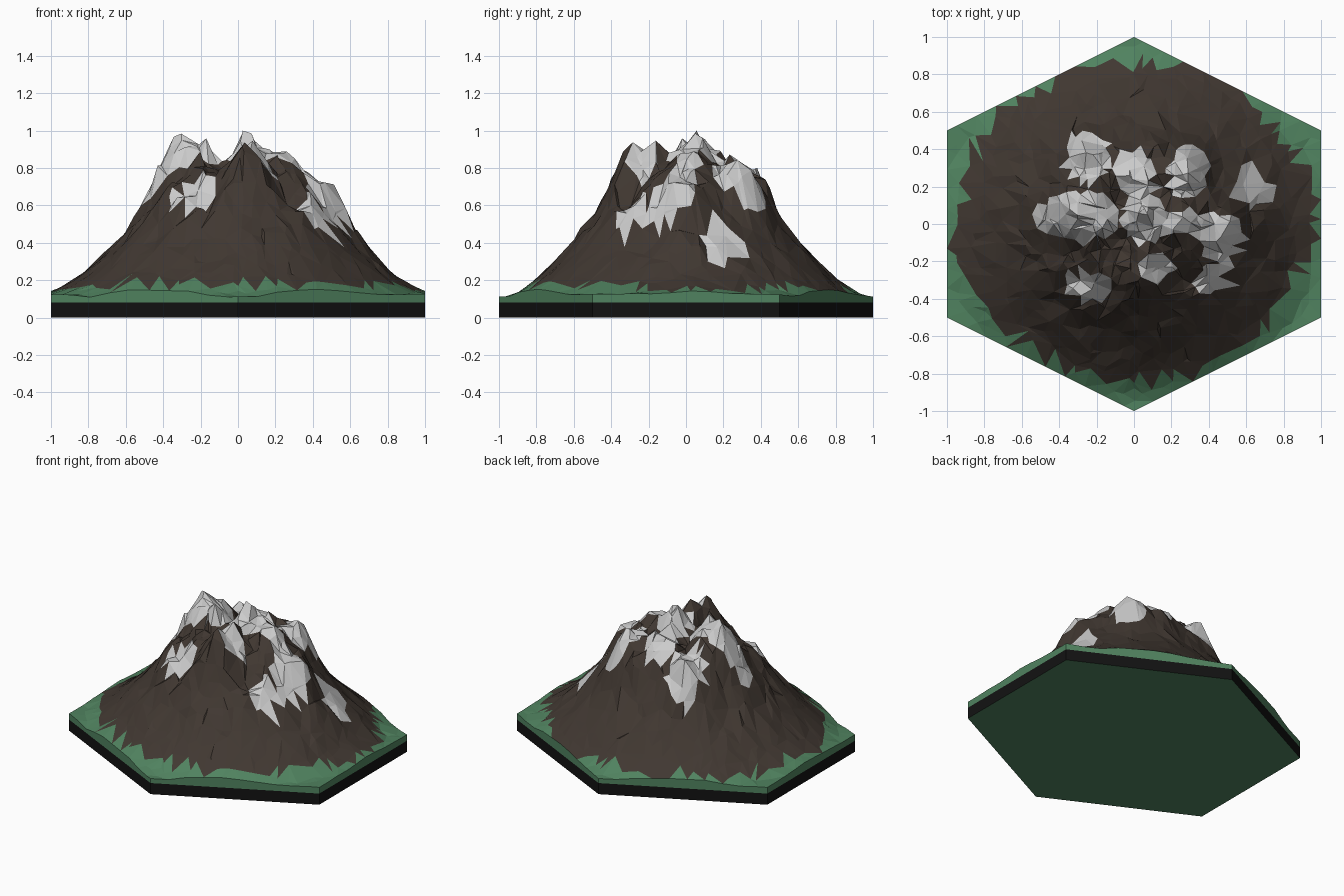
import bpy, bmesh, math, random
from mathutils import Vector, noise
from mathutils.geometry import delaunay_2d_cdt

if "Cube" in bpy.data.objects:
    bpy.data.objects.remove(bpy.data.objects["Cube"])

random.seed(4)
CORNERS = [Vector(c) for c in [(0, -1), (1, -.5), (1, .5), (0, 1), (-1, .5), (-1, -.5)]]
BASE_TOP = .08


def material(name, rgb):
    m = bpy.data.materials.new(name)
    m.diffuse_color = (*rgb, 1)
    m.use_nodes = True
    m.node_tree.nodes["Principled BSDF"].inputs["Base Color"].default_value = m.diffuse_color
    return m


GRASS = material("grass", (.08, .225, .115))
ROCK = material("rock", (.052, .039, .031))
SNOW = material("snow", (.6, .6, .61))
SOIL = material("soil", (.006, .006, .006))

# flank profile: radius, height
PROFILE = [(0, .79), (.2, .79), (.3, .77), (.4, .69), (.5, .53), (.6, .415), (.7, .305),
           (.8, .21), (.88, .15), (.95, .115), (1.2, .103)]
# summits and hollows: x, y, target height, radius
SUMMITS = [(-.3, .07, .96, .14), (-.18, .0, .95, .07), (.06, .04, 1.0, .1), (.05, -.29, .95, .09),
           (.07, -.16, .92, .08), (.22, .02, .9, .1), (.47, -.02, .77, .1), (.28, .29, .86, .1),
           (.03, .3, .87, .1), (.13, .38, .76, .08), (-.25, .36, .78, .1), (-.08, .14, .74, .05),
           (-.07, -.15, .76, .06), (-.27, -.36, .6, .09), (.28, -.3, .6, .09)]
# snow patches: x, y, half width, half depth
PATCHES = [(-.3, .03, .23, .13), (-.25, .36, .12, .14), (-.27, -.33, .12, .08), (0, .32, .1, .09),
           (.29, .27, .11, .14), (.06, .04, .12, .15), (.02, .22, .1, .08), (.3, 0, .28, .07),
           (.48, -.08, .1, .13), (.62, .2, .09, .11), (.7, .17, .07, .07), (.42, -.3, .1, .08),
           (.13, -.23, .1, .08)]


def height(x, y):
    r = math.hypot(.93 * x, y)
    for (r0, h0), (r1, h1) in zip(PROFILE, PROFILE[1:]):
        if r <= r1:
            h = h0 + (h1 - h0) * (r - r0) / (r1 - r0)
            break
    for px, py, pz, s in SUMMITS:
        h += (pz - h) * math.exp(-((x - px) ** 2 + (y - py) ** 2) / (s * s))
    # gullies run down the slopes, small crags sit on top
    a = math.atan2(y, x)
    gully = noise.noise(Vector((math.cos(a) * 3.5, math.sin(a) * 3.5, r * 1.5)))
    crag = noise.noise(Vector((x * 10, y * 10, 3)))
    k = min(1, max(0, (h - .11) / .5))
    h += k * (.04 * gully * min(1, r * 2) + .05 * crag + random.uniform(-.022, .022))
    # gentle roll of the ground, slightly higher on the +x and -x sides
    h += .015 * noise.noise(Vector((x * 4, y * 4, 7))) + .015 * max(0, abs(x) - .8) / .2
    return min(h, 1)


def mountain():
    # hexagonal rings of jittered points, thinned on the lower flank, triangulated
    n = 19
    pts, rim = [Vector((0, 0))], []
    for i in range(1, n + 1):
        t = (i / n) ** 1.1
        for k in range(6):
            a, b = CORNERS[k], CORNERS[(k + 1) % 6]
            for j in range(i):
                p = a.lerp(b, j / i) * t
                if i == n:
                    if j % 2:
                        continue
                    rim.append(len(pts))
                else:
                    if p.length > .55 and random.random() < .45:
                        continue
                    d = .03 if i < n - 1 else .01
                    p += Vector((random.uniform(-d, d), random.uniform(-d, d)))
                pts.append(p)
    edges = list(zip(rim, rim[1:] + rim[:1]))
    verts, _, faces, *_ = delaunay_2d_cdt(pts, edges, [], 1, 1e-5)

    bm = bmesh.new()
    bv = [bm.verts.new((p.x, p.y, height(p.x, p.y))) for p in verts]
    for f in faces:
        bm.faces.new([bv[i] for i in f])
    # colour bands: grass low, rock above, snow patches
    for f in bm.faces:
        c = f.calc_center_median()
        snow = any(((c.x - x) / w) ** 2 + ((c.y - y) / d) ** 2 < 1 for x, y, w, d in PATCHES)
        line = .155 + .03 * max(0, -c.y) + .03 * noise.noise(Vector((c.x * 3, c.y * 3, 1)))
        f.material_index = 2 if snow else (1 if c.z > line else 0)
    # grass skirt down to the slab
    border = [e for e in bm.edges if e.is_boundary]
    for g in bmesh.ops.extrude_edge_only(bm, edges=border)["geom"]:
        if isinstance(g, bmesh.types.BMVert):
            g.co.z = BASE_TOP
        elif isinstance(g, bmesh.types.BMFace):
            g.material_index = 0
    bmesh.ops.recalc_face_normals(bm, faces=bm.faces)
    if sum(f.normal.z for f in bm.faces) < 0:
        bmesh.ops.reverse_faces(bm, faces=bm.faces)
    finish(bm, "mountain", [GRASS, ROCK, SNOW])


def slab():
    # soil sides with a green underside; the top is hidden under the terrain
    bm = bmesh.new()
    face = bm.faces.new([bm.verts.new((c.x, c.y, 0)) for c in CORNERS])
    geom = bmesh.ops.extrude_face_region(bm, geom=[face], use_keep_orig=True)["geom"]
    for g in geom:
        if isinstance(g, bmesh.types.BMVert):
            g.co.z = BASE_TOP
    bmesh.ops.recalc_face_normals(bm, faces=bm.faces)
    for f in bm.faces:
        f.material_index = 1 if abs(f.normal.z) > .5 else 0
    bmesh.ops.delete(bm, geom=[f for f in bm.faces if f.normal.z > .5], context='FACES_ONLY')
    finish(bm, "base_slab", [SOIL, GRASS])


def finish(bm, name, mats):
    me = bpy.data.meshes.new(name)
    bm.to_mesh(me)
    bm.free()
    for m in mats:
        me.materials.append(m)
    bpy.context.collection.objects.link(bpy.data.objects.new(name, me))


mountain()
slab()
